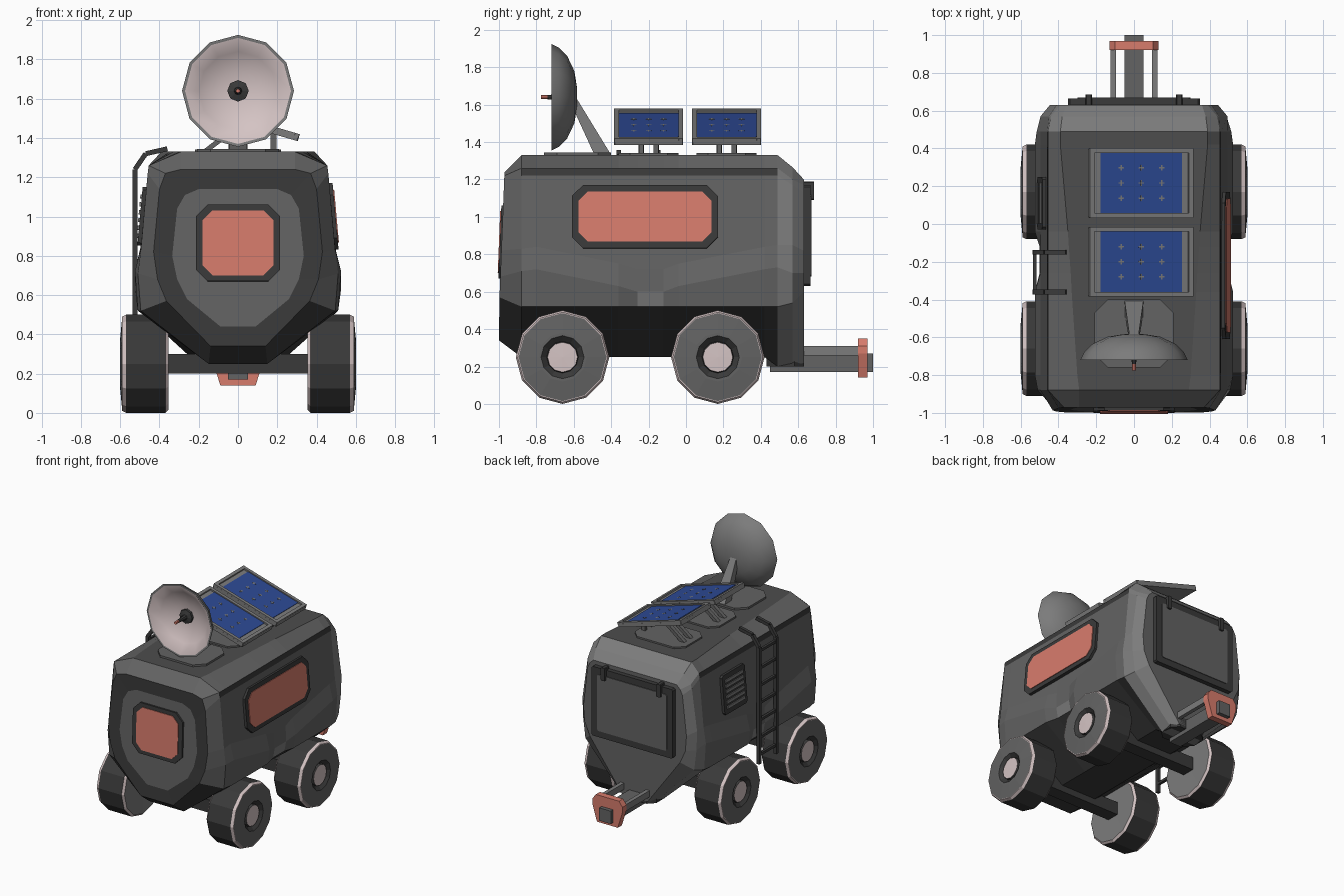
import bpy, bmesh, math
from mathutils import Vector, Matrix

if "Cube" in bpy.data.objects:
    bpy.data.objects.remove(bpy.data.objects["Cube"])


def mat(name, r, g, b):
    m = bpy.data.materials.new(name)
    m.diffuse_color = (r, g, b, 1)
    m.use_nodes = True
    m.node_tree.nodes["Principled BSDF"].inputs["Base Color"].default_value = m.diffuse_color
    return m


GREY = mat("hull grey", .125, .125, .125)
DARK = mat("dark trim", .042, .042, .042)
ROOF = mat("roof grey", .075, .075, .075)
LIGHT = mat("steel grey", .2, .2, .2)
RED = mat("coral red", .68, .2, .15)
BLUE = mat("solar blue", .026, .068, .3)
PALE = mat("pale pink", .66, .55, .55)


def build(name, verts, faces, mats, rule=None):
    me = bpy.data.meshes.new(name)
    me.from_pydata([tuple(v) for v in verts], [], faces)
    for m in mats:
        me.materials.append(m)
    if rule:
        for i, p in enumerate(me.polygons):
            p.material_index = rule(i)
    bm = bmesh.new()
    bm.from_mesh(me)
    bmesh.ops.remove_doubles(bm, verts=bm.verts, dist=1e-5)
    bmesh.ops.recalc_face_normals(bm, faces=bm.faces)
    bm.to_mesh(me)
    bm.free()
    ob = bpy.data.objects.new(name, me)
    bpy.context.collection.objects.link(ob)
    return ob


def loft(name, rings, mats, rule=None, caps=True):
    n = len(rings[0])
    verts = [v for r in rings for v in r]
    faces = [(k * n + i, k * n + (i + 1) % n, (k + 1) * n + (i + 1) % n, (k + 1) * n + i)
             for k in range(len(rings) - 1) for i in range(n)]
    if caps:
        faces += [tuple(range(n)), tuple(range(len(verts) - n, len(verts)))]
    return build(name, verts, faces, mats, rule)


def beam(name, p, q, w, h, m, taper=1.0):
    p, q = Vector(p), Vector(q)
    rot = (q - p).to_track_quat('Z', 'Y').to_matrix()
    ring = lambda c, s: [c + rot @ Vector((x * w * s / 2, y * h * s / 2, 0))
                         for x, y in ((-1, -1), (1, -1), (1, 1), (-1, 1))]
    return loft(name, [ring(p, 1), ring(q, taper)], [m])


def place(origin, xdir, up):
    x = Vector(xdir).normalized()
    u = Vector(up).normalized()
    m = Matrix((x, u, x.cross(u))).transposed().to_4x4()
    m.translation = origin
    return m


def plate(name, M, w, h, c, d0, d1, m, cx=0, cy=0):
    # chamfered rectangle, extruded along the local normal
    a, b = w / 2, h / 2
    pts = [(a, b - c), (a - c, b), (c - a, b), (-a, b - c), (-a, c - b), (c - a, -b), (a - c, -b), (a, c - b)]
    return loft(name, [[M @ Vector((cx + x, cy + y, d)) for x, y in pts] for d in (d0, d1)], [m])


def lathe(name, origin, axis, prof, mats, idx, n=12, flip=1):
    o = Vector(origin)
    def pt(r, d, t):
        s, c = r * math.sin(t), r * math.cos(t)
        return o + Vector((d * flip, c, s) if axis == 'X' else (c, d * flip, s))
    rings = [[pt(r, d, i * math.tau / n) for i in range(n)] for r, d in prof]
    return loft(name, rings, mats, lambda i: idx[min(i // n, len(idx) - 1)], caps=False)


# Hull: cross-sections lofted from front to back
def ring(y, half):
    yy = y if callable(y) else (lambda z: y)
    return [(x, yy(z), z) for x, z in half] + [(-x, yy(z), z) for x, z in reversed(half)]


def sec(y, ax, dz, ex, gz=.25):
    return ring(y, [(ax, 1.33), (.455, 1.26), (.46, 1.22), (.495, dz), (ex, dz - .12), (ex - .015, .52), (.15, gz)])


lean = lambda z: -1 + max(0, z - .5) * .04
rings = [
    ring(lambda z: lean(z) + .005, [(.2, 1.14), (.27, 1.11), (.31, 1.04), (.335, .8), (.31, .68), (.26, .58), (.09, .44)]),
    ring(lean, [(.29, 1.24), (.37, 1.22), (.4, 1.14), (.43, .82), (.41, .68), (.365, .57), (.14, .34)]),
    sec(-.88, .29, .83, .51), sec(-.8, .3, .84, .525), sec(-.36, .33, .75, .525), sec(-.26, .335, .72, .5),
    sec(-.12, .345, .72, .5), sec(-.04, .35, .75, .525), sec(.42, .39, .84, .525), sec(.49, .39, .85, .515, .2),
    ring(.57, [(.38, 1.265), (.44, 1.2), (.45, 1.17), (.495, .85), (.49, .7), (.47, .54), (.13, .2)]),
    ring(.63, [(.36, 1.2), (.39, 1.17), (.41, 1.13), (.445, .82), (.435, .7), (.39, .6), (.11, .22)])]


def hull_rule(i):
    k, s = divmod(i, 14)
    if k >= 11:
        return 0
    if k == 0:
        return 1
    if k >= 9:
        return 3
    if k == 5 and s in (4, 8):
        return 3
    if s in (1, 11) or 5 <= s <= 7:
        return 1 if k > 1 or s in (6, 5, 7) else 0
    return 2 if s == 13 and k > 1 else 0


loft("hull", rings, [GREY, DARK, ROOF, LIGHT], hull_rule)

# Windows, side vent and rear door
front = place((0, -.98, .865), (1, 0, 0), (0, .04, 1))
right = place((.477, -.22, 1.0), (0, 1, 0), (-.09, 0, 1))
left = place((-.477, .11, 1.0), (0, -1, 0), (.09, 0, 1))
back = place((0, .63, .9), (-1, 0, 0), (0, 0, 1))
plate("front_window_frame", front, .43, .39, .06, -.03, .015, DARK)
plate("front_window", front, .36, .33, .05, 0, .02, RED)
plate("side_window_frame", right, .78, .34, .06, -.03, .02, DARK)
plate("side_window", right, .71, .27, .05, 0, .025, RED)
plate("vent_frame", left, .28, .3, .015, -.03, .022, DARK)
for i in range(6):
    plate("vent_slat", left, .22, .022, .002, 0, .03, LIGHT, cy=-.1 + i * .04)
plate("rear_door_frame", back, .7, .54, .01, -.01, .035, DARK)
plate("rear_door", back, .6, .44, .01, 0, .04, GREY)
for s in (-1, 1):
    plate("door_hinge", back, .035, .1, .005, 0, .055, DARK, cx=s * .24, cy=.24)

# Wheels and axles
tyre = [(0, .36), (.235, .355), (.25, .37), (.25, .57), (.24, .59), (.235, .59),
        (.13, .6), (.115, .6), (.085, .575), (.08, .59), (0, .592)]
for y in (-.66, .17):
    beam("axle", (-.4, y, .25), (.4, y, .25), .1, .1, DARK)
    for s in (-1, 1):
        lathe("wheel", (0, y, .25), 'X', tyre, [GREY, DARK, PALE, LIGHT],
              [3, 2, 1, 2, 2, 0, 0, 1, 1, 2], 12, s)

# Roof plates and tilted solar panels
top = place((0, 0, 1.33), (1, 0, 0), (0, 1, 0))
plate("dish_base", top, .42, .36, .07, -.01, .015, GREY, cy=-.58)
for y in (-.2, .217):
    plate("panel_base", top, .44, .32, .06, -.01, .012, GREY, cy=y)
    M = place((.035, y, 1.478), (.96, 0, -.28), (0, 1, 0))
    plate("solar_frame", M, .57, .37, .005, -.015, .01, LIGHT)
    for s in (-1, 1):
        plate("frame_rail", M, .57, .025, .002, 0, .022, LIGHT, cy=s * .172)
        plate("frame_end", M, .025, .37, .002, 0, .022, LIGHT, cx=s * .272)
        beam("panel_strut", (-.17, y + s * .04, 1.33), (.02, y + s * .04, 1.475), .03, .025, GREY)
        beam("panel_post", (.18, y + s * .04, 1.33), (.18, y + s * .04, 1.43), .03, .025, GREY)
    plate("solar_cells", M, .45, .32, .002, 0, .014, BLUE)
    for i in (-1, 0, 1):
        for j in (-1, 0, 1):
            plate("cell_joint_a", M, .03, .007, .001, .01, .0155, LIGHT, i * .112, j * .08)
            plate("cell_joint_b", M, .007, .03, .001, .01, .0155, LIGHT, i * .112, j * .08)

# Dish antenna
dish = lathe("dish", (0, 0, 1.64), 'Y',
             [(0, -.582), (.06, -.584), (.14, -.597), (.22, -.635), (.265, -.68), (.285, -.72),
              (.27, -.72), (.2, -.665), (.1, -.63), (0, -.62)],
             [LIGHT, PALE], [0, 0, 0, 0, 0, 0, 1, 1, 1])
bpy.context.view_layer.objects.active = dish
dish.select_set(True)
bpy.ops.object.shade_smooth_by_angle(angle=math.radians(40))
lathe("dish_feed", (0, 0, 1.64), 'Y',
      [(0, -.61), (.055, -.61), (.055, -.645), (.02, -.655), (.011, -.74), (.011, -.775), (0, -.775)],
      [DARK, RED], [0, 0, 0, 0, 1, 1], 8)
beam("dish_arm", (0, -.44, 1.32), (0, -.6, 1.62), .1, .08, LIGHT, .5)

# Ladder on the left side
path = [(-.525, .33), (-.525, 1.24), (-.47, 1.32), (-.36, 1.345)]
for y in (-.36, -.15):
    for a, b in zip(path, path[1:]):
        beam("ladder_rail", (a[0], y, a[1]), (b[0], y, b[1]), .025, .025, DARK)
for i in range(7):
    beam("ladder_rung", (-.525, -.36, .4 + i * .135), (-.525, -.15, .4 + i * .135), .02, .02, DARK)

# Tow hitch
beam("tow_beam", (0, .45, .22), (0, 1.0, .22), .1, .1, GREY)
plate("tow_mount", top, .3, .2, .05, -1.13, -1.05, DARK, cy=.53)
for s in (-1, 1):
    beam("tow_rail", (s * .11, .5, .285), (s * .11, .94, .285), .03, .05, LIGHT)
block = [(.1, .35), (.13, .31), (.13, .27), (.09, .14)]
loft("tow_block", [ring(y, block) for y in (.92, .97)], [RED])
